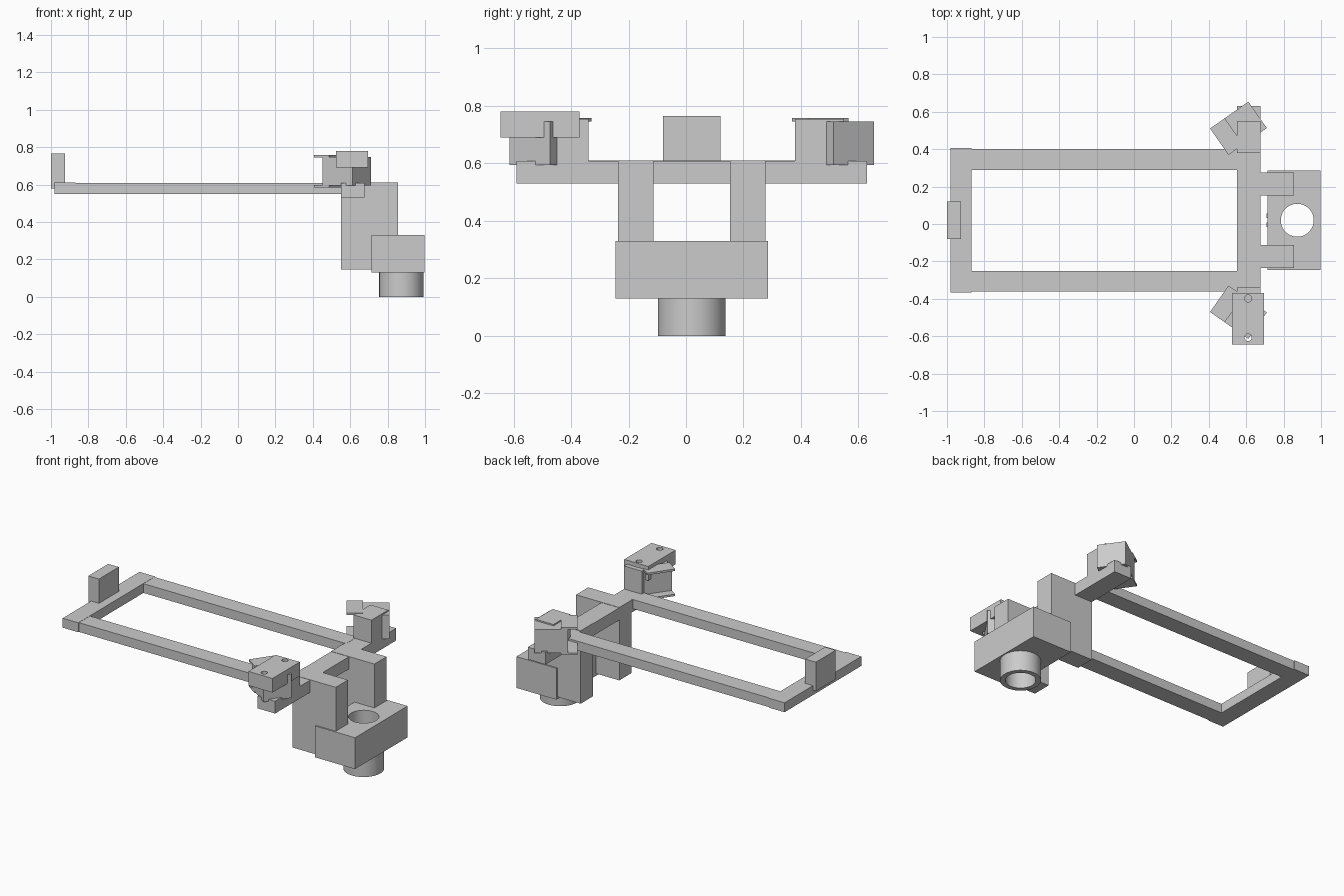
import bpy
from math import radians
from mathutils import Matrix, Vector

if "Cube" in bpy.data.objects:
    bpy.data.objects.remove(bpy.data.objects["Cube"], do_unlink=True)

grey = bpy.data.materials.new("plain grey")
grey.use_nodes = True
GREY = (0.6, 0.6, 0.6, 1)
grey.diffuse_color = GREY
grey.node_tree.nodes["Principled BSDF"].inputs["Base Color"].default_value = GREY

MID = 0.02  # y of the symmetry plane


def box(name, x, y, z, frame=None):
    """Box from (min, max) ranges, optionally placed in a local frame."""
    bpy.ops.mesh.primitive_cube_add(size=1)
    ob = bpy.context.object
    ob.name = name
    centre = Vector((sum(r) / 2 for r in (x, y, z)))
    size = Vector((r[1] - r[0] for r in (x, y, z)))
    place = Matrix.Translation(centre) @ Matrix.Diagonal(size.to_4d())
    ob.data.transform((frame or Matrix()) @ place)
    ob.data.materials.append(grey)
    return ob


def cylinder(name, x, y, z, radius):
    bpy.ops.mesh.primitive_cylinder_add(vertices=64, radius=radius, depth=z[1] - z[0],
                                        location=(x, y, sum(z) / 2))
    ob = bpy.context.object
    ob.name = name
    ob.data.materials.append(grey)
    return ob


def drill(ob, x, y, z, radius):
    """Cut a round hole, then drop the cutter."""
    cutter = cylinder("hole_cutter", x, y, z, radius)
    cutter.hide_render = True
    mod = ob.modifiers.new("hole", 'BOOLEAN')
    mod.operation, mod.solver, mod.object = 'DIFFERENCE', 'EXACT', cutter
    bpy.ops.object.select_all(action='DESELECT')
    ob.select_set(True)
    bpy.context.view_layer.objects.active = ob
    bpy.ops.object.modifier_apply(modifier=mod.name)
    bpy.data.objects.remove(cutter, do_unlink=True)
    bpy.ops.object.shade_smooth_by_angle(angle=radians(30))


# Frame
box("end_bar", (-0.98, -0.87), (MID - 0.387, MID + 0.387), (0.55, 0.61))
box("end_post", (-1, -0.925), (MID - 0.1, MID + 0.1), (0.58, 0.765))
box("cross_bar", (0.55, 0.675), (MID - 0.61, MID + 0.61), (0.53, 0.608))

# Paired parts: rails, legs and angled housings
for side, sign in (("left", 1), ("right", -1)):
    def span(a, b):
        return tuple(sorted((MID + sign * a, MID + sign * b)))

    box(side + "_rail", (-0.9, 0.56), span(0.27, 0.381), (0.55, 0.609))
    box(side + "_leg", (0.55, 0.855), span(0.133, 0.256), (0.145, 0.61))
    box(side + "_mount_block", (0.55, 0.675), span(0.36, 0.53), (0.6, 0.755))

    # Local x runs from the open mouth to the back of the housing
    frame = (Matrix.Translation((0.456, MID + sign * 0.42, 0))
             @ Matrix.Rotation(sign * radians(35), 4, 'Z'))
    half = (-0.086, 0.086)
    box(side + "_housing", (0.055, 0.25), half, (0.595, 0.746), frame)
    box(side + "_upper_lip", (0, 0.096), half, (0.745, 0.758), frame)
    box(side + "_lower_lip", (0, 0.096), half, (0.585, 0.597), frame)

    box(side + "_tab", (0.708, 0.72), span(0.013, 0.037), (0.2, 0.25))

# Cap on the right housing, with two screw holes
cap = box("right_cap", (0.525, 0.695), (-0.645, -0.37), (0.69, 0.78))
for y in (-0.398, -0.607):
    drill(cap, 0.61, y, (0.6, 0.9), 0.019)

# Front block and the tube beneath it
block = box("front_block", (0.715, 0.997), (MID - 0.265, MID + 0.265), (0.13, 0.33))
tube = cylinder("tube", 0.873, MID, (0, 0.13), 0.118)
for part in (block, tube):
    drill(part, 0.873, MID, (-0.1, 0.5), 0.088)
